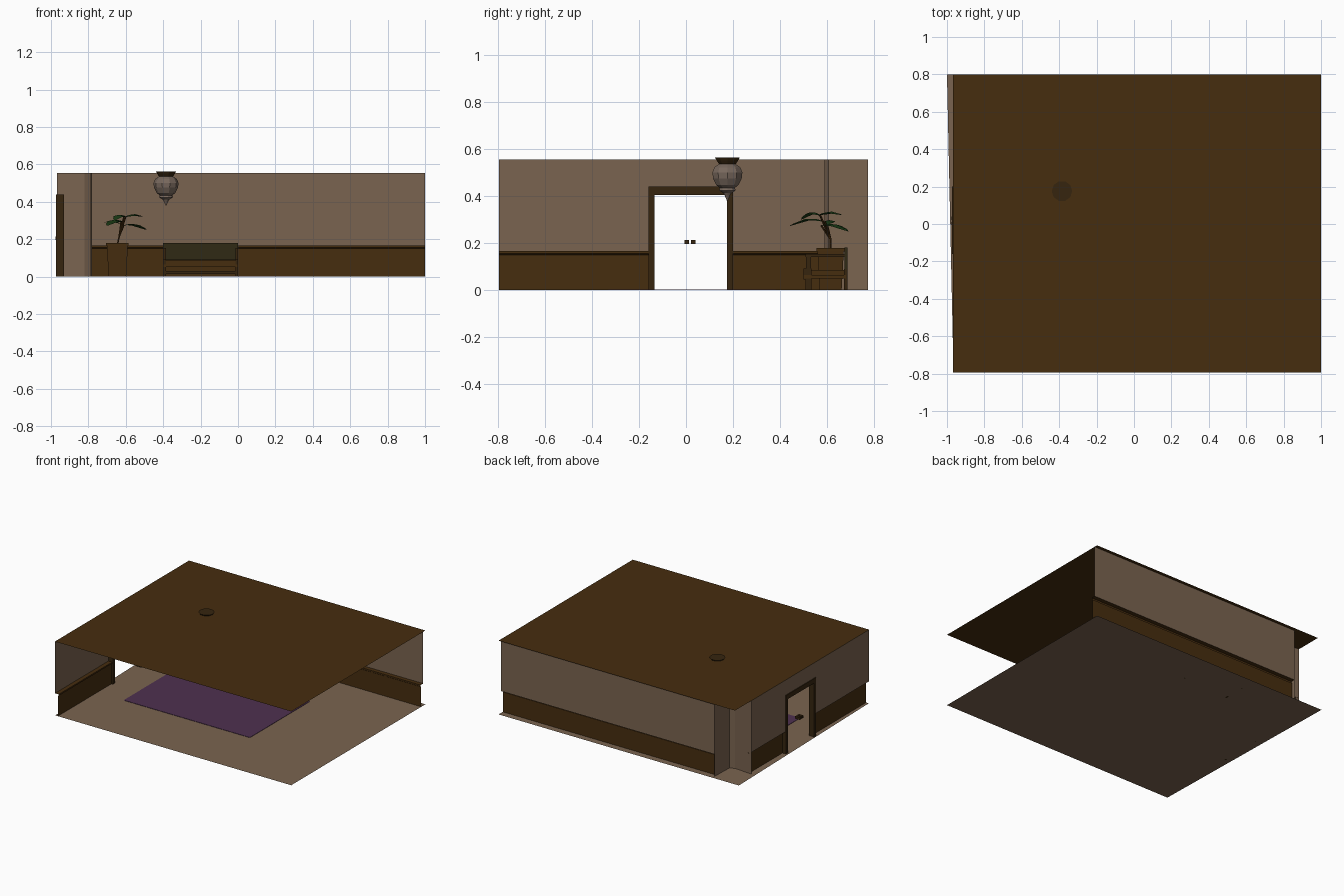
import bpy, bmesh, math
from mathutils import Vector

if "Cube" in bpy.data.objects:
    bpy.data.objects.remove(bpy.data.objects["Cube"])


def mat(name, r, g, b):
    m = bpy.data.materials.new(name)
    lin = [((c / 255 + 0.055) / 1.055) ** 2.4 if c > 10 else c / 255 / 12.92 for c in (r, g, b)]
    m.diffuse_color = (*lin, 1)
    m.use_nodes = True
    m.node_tree.nodes["Principled BSDF"].inputs["Base Color"].default_value = m.diffuse_color
    return m


PLASTER = mat("plaster", 122, 100, 80)
WOOD = mat("brown_wood", 70, 45, 15)
DARK = mat("dark_wood", 54, 37, 15)
RUG = mat("purple_rug", 78, 48, 80)
OLIVE = mat("olive_fabric", 48, 41, 21)
LEAF = mat("leaf_green", 26, 58, 20)
GLASS = mat("lamp_glass", 120, 104, 93)


def make(name, verts, faces, *mats):
    me = bpy.data.meshes.new(name)
    me.from_pydata(verts, [], faces)
    for m in mats:
        me.materials.append(m)
    ob = bpy.data.objects.new(name, me)
    bpy.context.collection.objects.link(ob)
    return ob


def box(name, x, y, z, m):
    v = [(a, b, c) for c in z for b in y for a in x]
    f = [(0, 2, 3, 1), (4, 5, 7, 6), (0, 1, 5, 4), (2, 6, 7, 3), (0, 4, 6, 2), (1, 3, 7, 5)]
    return make(name, v, f, m)


def lathe(name, profile, cx, cy, n, m, turn=0.0):
    """Closed low-poly turned shape from (radius, z) points, bottom to top."""
    v, f = [], []
    for r, z in profile:
        for i in range(n):
            a = turn + 2 * math.pi * i / n
            v.append((cx + r * math.cos(a), cy + r * math.sin(a), z))
    for j in range(len(profile) - 1):
        for i in range(n):
            k = (i + 1) % n
            f.append((j * n + i, j * n + k, j * n + n + k, j * n + n + i))
    f.append(tuple(reversed(range(n))))
    f.append(tuple(range(len(v) - n, len(v))))
    return make(name, v, f, m)


H = 0.555      # ceiling height
PANEL = 0.166  # top of the wood panelling

# Floor, rug and ceiling
make("floor", [(-0.965, -0.795, 0), (1, -0.795, 0), (1, 0.8, 0), (-1, 0.8, 0)], [(0, 1, 2, 3)], PLASTER)
box("rug", (-0.72, 0.33), (-0.33, 0.38), (0.0005, 0.003), RUG)
make("ceiling", [(-0.968, -0.795, H), (1, -0.795, H), (1, 0.8, H), (-0.968, 0.8, H)], [(3, 2, 1, 0)], WOOD)

# Walls: one inward-stepped profile (inset, z) swept along a straight run
PROFILE = [(0.024, 0), (0.024, 0.15), (0.031, 0.155), (0.031, PANEL), (0, PANEL), (0, H)]


def wall(name, a, b, inward):
    v = []
    for o, z in PROFILE:
        for p in (a, b):
            v.append((p[0] + inward[0] * o, p[1] + inward[1] * o, z))
    f = [(2 * i, 2 * i + 1, 2 * i + 3, 2 * i + 2) for i in range(len(PROFILE) - 1)]
    ob = make(name, v, f, WOOD, PLASTER)
    for p in ob.data.polygons:
        p.material_index = 1 if p.center.z > PANEL + 0.01 else 0


wall("back_wall", (-0.78, 0.774), (1, 0.774), (0, -1))
wall("left_wall_front", (-0.967, -0.795), (-0.967, -0.14), (1, 0))
wall("left_wall_back", (-0.967, 0.18), (-0.967, 0.6), (1, 0))
make("wall_above_door", [(-0.967, -0.14, 0.41), (-0.967, 0.18, 0.41), (-0.967, 0.18, H), (-0.967, -0.14, H)],
     [(0, 1, 2, 3)], PLASTER)

# Corner pillar, open towards the outside
path = [(-0.967, 0.6), (-0.82, 0.589), (-0.785, 0.606), (-0.78, 0.774)]
make("corner_pillar", [(x, y, z) for z in (0, H) for x, y in path],
     [(i, i + 1, i + 5, i + 4) for i in range(3)], PLASTER)

# Door frame and knobs
FX = (-0.972, -0.93)
box("door_jamb_front", FX, (-0.16, -0.135), (0, 0.44), DARK)
box("door_jamb_back", FX, (0.175, 0.2), (0, 0.44), DARK)
box("door_lintel", FX, (-0.135, 0.175), (0.405, 0.44), DARK)
for i, y in enumerate((0.003, 0.031)):
    box(f"door_knob_{i}", (-0.975, -0.935), (y - 0.009, y + 0.009), (0.196, 0.213), DARK)

# Hanging lamp
LX, LY = -0.385, 0.176
lathe("lamp_cap", [(0.037, 0.535), (0.046, 0.548), (0.055, 0.563)], LX, LY, 10, DARK)
lathe("lamp_shade", [(0.03, 0.432), (0.05, 0.447), (0.064, 0.475), (0.067, 0.5), (0.058, 0.522), (0.037, 0.536)],
      LX, LY, 10, GLASS)
lathe("lamp_finial", [(0.002, 0.38), (0.012, 0.402), (0.018, 0.412), (0.037, 0.424), (0.034, 0.434)],
      LX, LY, 10, GLASS)

# Bench with open sides
X0, X1 = -0.4, 0.0
box("bench_back", (X0, X1), (0.674, 0.686), (0.088, 0.18), OLIVE)
box("bench_seat", (X0, X1), (0.5, 0.68), (0.05, 0.064), WOOD)
box("bench_cushion", (X0 + 0.012, X1 - 0.012), (0.505, 0.674), (0.064, 0.086), WOOD)
box("bench_stretcher", (X0, X1), (0.515, 0.527), (0.014, 0.03), DARK)
for side, x in (("left", X0), ("right", X1 - 0.014)):
    xs = (x, x + 0.014)
    box(f"bench_front_leg_{side}", xs, (0.508, 0.534), (0, 0.05), DARK)
    box(f"bench_front_block_{side}", xs, (0.5, 0.534), (0.045, 0.092), DARK)
    box(f"bench_arm_post_{side}", xs, (0.51, 0.532), (0.09, 0.142), DARK)
    box(f"bench_arm_{side}", xs, (0.508, 0.678), (0.14, 0.153), DARK)
    box(f"bench_back_leg_{side}", xs, (0.672, 0.686), (0, 0.09), DARK)

# Plant pot: square and tapered
PX, PY = -0.645, 0.615
R2 = math.sqrt(2)
lathe("plant_pot", [(0.047 * R2, 0), (0.056 * R2, 0.165), (0.06 * R2, 0.165), (0.06 * R2, 0.179)],
      PX, PY, 4, WOOD, math.pi / 4)


def stem(name, pts):
    cu = bpy.data.curves.new(name, "CURVE")
    cu.dimensions = "3D"
    cu.bevel_depth = 0.004
    cu.bevel_resolution = 0
    sp = cu.splines.new("POLY")
    sp.points.add(len(pts) - 1)
    for p, co in zip(sp.points, pts):
        p.co = (*co, 1)
    cu.materials.append(WOOD)
    bpy.context.collection.objects.link(bpy.data.objects.new(name, cu))


def leaf(name, base, tip, width, arch):
    """Folded pointed leaf, arched between its base and tip."""
    a, b = Vector(base), Vector(tip)
    d = b - a
    side = d.cross(Vector((0, 0, 1))).normalized()
    v, f = [], []
    for t, w in ((0, 0.15), (0.25, 0.85), (0.55, 1), (0.85, 0.55), (1, 0.05)):
        c = a + d * t + Vector((0, 0, arch * math.sin(math.pi * t)))
        drop = Vector((0, 0, -0.2 * w * width))
        v += [c - side * w * width + drop, c, c + side * w * width + drop]
    for i in range(4):
        k = 3 * i
        f += [(k, k + 1, k + 4, k + 3), (k + 1, k + 2, k + 5, k + 4)]
    make(name, v, f, LEAF)


leaves = [((-0.625, 0.59, 0.292), (-0.70, 0.44, 0.272), 0.035, 0.022),
          ((-0.60, 0.57, 0.32), (-0.51, 0.66, 0.32), 0.033, 0.014),
          ((-0.61, 0.575, 0.275), (-0.49, 0.69, 0.25), 0.033, 0.018),
          ((-0.61, 0.57, 0.318), (-0.66, 0.49, 0.30), 0.032, 0.022),
          ((-0.62, 0.60, 0.28), (-0.715, 0.62, 0.29), 0.025, 0.012)]
for i, (b, t, w, h) in enumerate(leaves):
    leaf(f"plant_leaf_{i}", b, t, w, h)
    stem(f"plant_stem_{i}", [(PX, PY, 0.17), (PX + 0.01, PY, 0.215), b])
